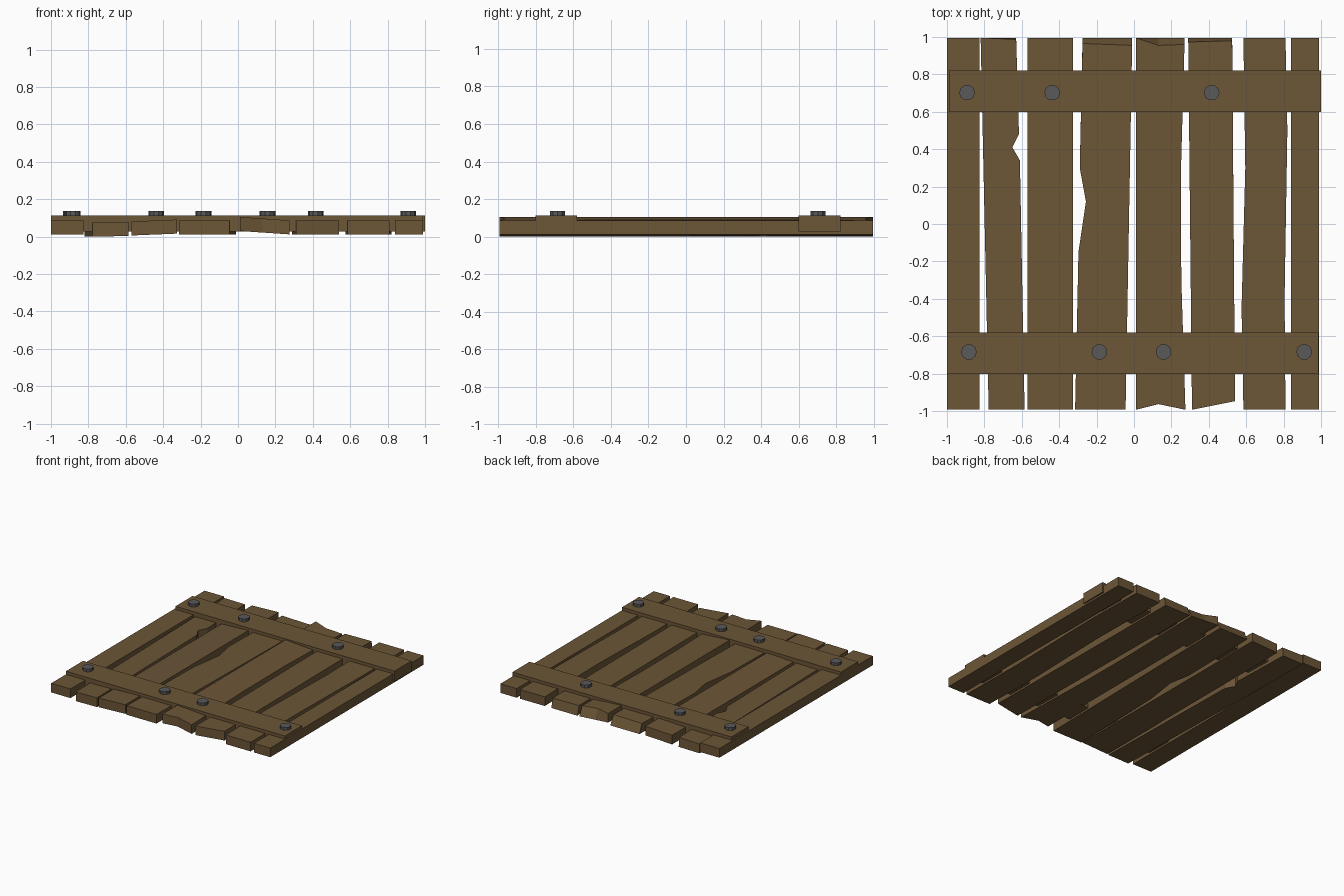
import bpy, bmesh
from math import pi
from mathutils import Matrix

if "Cube" in bpy.data.objects:
    bpy.data.objects.remove(bpy.data.objects["Cube"])


def material(name, rgb):
    m = bpy.data.materials.new(name)
    m.diffuse_color = (*rgb, 1)
    m.use_nodes = True
    m.node_tree.nodes["Principled BSDF"].inputs["Base Color"].default_value = m.diffuse_color
    return m


wood = material("wood", (0.15, 0.092, 0.038))
iron = material("iron", (0.1, 0.1, 0.105))


def finish(name, bm, mat):
    bmesh.ops.recalc_face_normals(bm, faces=bm.faces)
    me = bpy.data.meshes.new(name)
    bm.to_mesh(me)
    bm.free()
    me.materials.append(mat)
    ob = bpy.data.objects.new(name, me)
    bpy.context.collection.objects.link(ob)


def slab(name, outline, z_left, z_right, thick):
    """Extruded outline, tilted in x; a third value per point pulls its top in y."""
    bm = bmesh.new()
    xs = [p[0] for p in outline]
    x0, x1 = min(xs), max(xs)
    low, high = [], []
    for x, y, *cut in outline:
        z = z_left + (z_right - z_left) * (x - x0) / (x1 - x0)
        low.append(bm.verts.new((x, y, z)))
        high.append(bm.verts.new((x, y - (cut[0] if cut else 0), z + thick)))
    bm.faces.new(low[::-1])
    bm.faces.new(high)
    n = len(low)
    for i in range(n):
        j = (i + 1) % n
        bm.faces.new((low[i], low[j], high[j], high[i]))
    finish(name, bm, wood)


F, B = -0.993, 0.995  # front and back ends

# Planks: (outline counter-clockwise, bottom height left, right)
planks = [
    ([(-1, F), (-0.825, F), (-0.825, B), (-1, B)], 0.012, 0.012),
    ([(-0.777, F), (-0.585, F), (-0.61, 0.34), (-0.65, 0.41), (-0.615, 0.48),
      (-0.63, B, 0.008), (-0.82, B)], 0.0, 0.003),
    ([(-0.57, F), (-0.327, F), (-0.327, B), (-0.57, B)], 0.006, 0.016),
    ([(-0.315, F), (-0.045, F), (-0.01, B, 0.04), (-0.275, B, 0.03), (-0.29, 0.3),
      (-0.257, 0.12), (-0.297, -0.15)], 0.012, 0.012),
    ([(0.01, F), (0.13, -0.963), (0.275, F), (0.253, -0.3), (0.25, 0.25),
      (0.27, B, 0.035), (0.13, B, 0.04), (0.01, B)], 0.03, 0.012),
    ([(0.31, F), (0.54, -0.947), (0.525, B, 0.015), (0.29, B, 0.022)], 0.012, 0.012),
    ([(0.585, F), (0.81, F), (0.805, -0.4), (0.82, 0.5), (0.81, B),
      (0.585, B), (0.595, 0.3), (0.575, -0.45)], 0.012, 0.012),
    ([(0.84, F), (0.988, F), (0.988, B), (0.84, B)], 0.012, 0.012),
]
for i, (outline, zl, zr) in enumerate(planks, 1):
    slab(f"plank_{i}", outline, zl, zr, 0.075)

# Cross battens, sunk through the planks
for name, x0, x1, y0, y1 in (("back_batten", -0.988, 1.0, 0.6, 0.822),
                             ("front_batten", -1.0, 0.987, -0.802, -0.58)):
    slab(name, [(x0, y0), (x1, y0), (x1, y1), (x0, y1)], 0.027, 0.027, 0.086)

# Bolt heads
bolts = [(-0.893, 0.702), (-0.437, 0.702), (0.415, 0.702),
         (-0.883, -0.684), (-0.185, -0.684), (0.158, -0.684), (0.91, -0.684)]
for i, (x, y) in enumerate(bolts, 1):
    bm = bmesh.new()
    bmesh.ops.create_cone(bm, cap_ends=True, segments=10, radius1=0.042, radius2=0.042,
                          depth=0.036,
                          matrix=Matrix.Translation((x, y, 0.118)) @ Matrix.Rotation(pi / 10, 4, 'Z'))
    finish(f"bolt_{i}", bm, iron)
